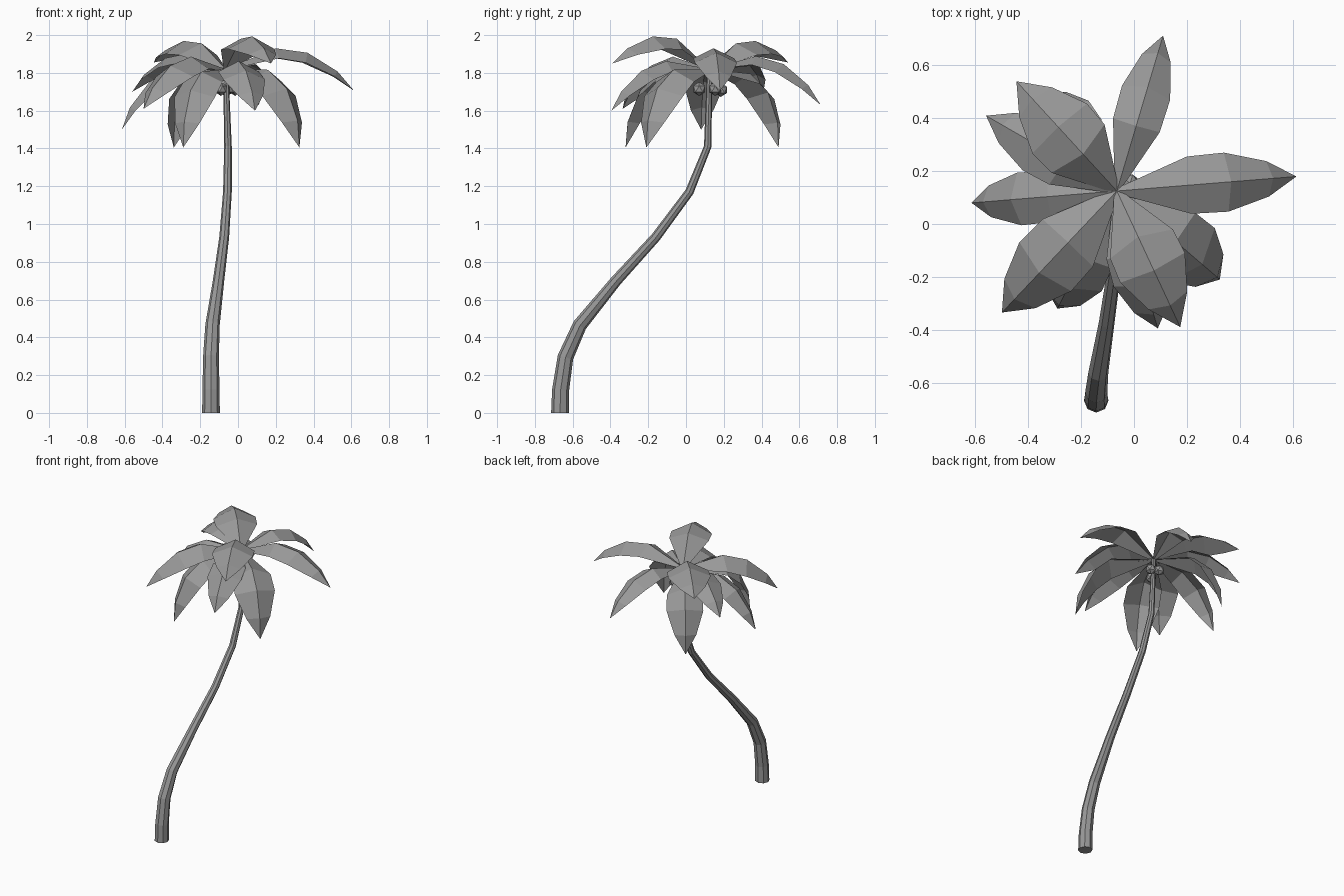
import bpy, bmesh, math
from mathutils import Vector

if "Cube" in bpy.data.objects:
    bpy.data.objects.remove(bpy.data.objects["Cube"])

CROWN = Vector((-0.065, 0.125, 1.82))

# Dark grey shared by all parts
GREY = bpy.data.materials.new("dark_grey")
GREY.diffuse_color = (0.32, 0.32, 0.32, 1)
GREY.use_nodes = True
GREY.node_tree.nodes["Principled BSDF"].inputs["Base Color"].default_value = GREY.diffuse_color


def make_object(name, bm):
    bmesh.ops.recalc_face_normals(bm, faces=bm.faces)
    mesh = bpy.data.meshes.new(name)
    bm.to_mesh(mesh)
    bm.free()
    mesh.materials.append(GREY)
    ob = bpy.data.objects.new(name, mesh)
    bpy.context.collection.objects.link(ob)
    return ob


# Trunk: eight-sided tube swept along a leaning path (x, y, z, radius)
PATH = [(-0.143, -0.667, 0.0, 0.047), (-0.143, -0.664, 0.12, 0.045),
        (-0.143, -0.638, 0.295, 0.042), (-0.135, -0.562, 0.465, 0.038),
        (-0.103, -0.37, 0.70, 0.030), (-0.073, -0.16, 0.93, 0.026),
        (-0.056, 0.018, 1.17, 0.023), (-0.053, 0.115, 1.41, 0.020),
        (-0.065, 0.125, 1.82, 0.014)]
SIDES = 8
bm = bmesh.new()
pts = [Vector(p[:3]) for p in PATH]
rings = []
for i, p in enumerate(pts):
    t = (pts[min(i + 1, len(pts) - 1)] - pts[max(i - 1, 0)]).normalized()
    if i == 0:
        t = Vector((0, 0, 1))
    side = Vector((0, 1, 0)).cross(t).normalized()
    up = t.cross(side)
    ring = []
    for k in range(SIDES):
        a = 2 * math.pi * k / SIDES
        ring.append(bm.verts.new(p + PATH[i][3] * (side * math.cos(a) + up * math.sin(a))))
    rings.append(ring)
for a, b in zip(rings, rings[1:]):
    for k in range(SIDES):
        n = (k + 1) % SIDES
        bm.faces.new((a[k], a[n], b[n], b[k]))
bm.faces.new(rings[0])
bm.faces.new(rings[-1])
make_object("trunk", bm)

# Frond template: rib as (outward, upward), relative width at each station
RIB = [(0.0, 0.0), (0.26, 0.115), (0.43, 0.095), (0.59, 0.0), (0.68, -0.10)]
WIDTH = [0.1, 0.97, 1.0, 0.6, 0.0]
FOLD = 0.5


def frond(name, tip, width, bow):
    """Bend the template so that its tip lands on the given point."""
    d = Vector(tip) - CROWN
    out = Vector((d.x, d.y, 0)).normalized()
    target = complex(math.hypot(d.x, d.y), d.z)
    rib = []
    for p in RIB:
        c = complex(*p) / complex(*RIB[-1])
        rib.append(complex(c.real, c.imag * bow) * target)
    side = Vector((-out.y, out.x, 0))
    bm = bmesh.new()
    rows = []
    for i, c in enumerate(rib):
        p = CROWN + out * c.real + Vector((0, 0, c.imag))
        mid = bm.verts.new(p)
        w = width * WIDTH[i]
        if w == 0:
            rows.append((mid, mid, mid))
            continue
        t = rib[i + 1] - rib[max(i - 1, 0)]
        n = t * 1j / abs(t)
        drop = (out * n.real + Vector((0, 0, n.imag))) * -FOLD * w
        rows.append((bm.verts.new(p + side * w + drop), mid,
                     bm.verts.new(p - side * w + drop)))
    for a, b in zip(rows, rows[1:]):
        for j in (0, 1):
            bm.faces.new(list(dict.fromkeys((a[j], a[j + 1], b[j + 1], b[j]))))
    make_object(name, bm)


# Crown of fronds: tip position, half width and bow
FRONDS = [((0.11, 0.713, 1.63), 0.095, 1), ((0.615, 0.18, 1.705), 0.112, 1),
          ((-0.615, 0.08, 1.50), 0.10, 1), ((-0.445, 0.54, 1.855), 0.14, 1),
          ((-0.56, 0.41, 1.70), 0.11, 1), ((-0.34, 0.49, 1.405), 0.12, 1.2),
          ((0.325, -0.21, 1.405), 0.135, 1.25), ((-0.29, -0.32, 1.405), 0.12, 1.2),
          ((0.175, -0.39, 1.85), 0.135, 1.2), ((0.09, -0.395, 1.60), 0.115, 1),
          ((-0.50, -0.335, 1.61), 0.135, 1)]
for i, (tip, w, bow) in enumerate(FRONDS):
    frond(f"frond_{i + 1}", tip, w, bow)

# Coconuts hanging under the crown
for i, c in enumerate([(-0.09, 0.07, 1.715), (-0.015, 0.155, 1.715), (-0.06, 0.185, 1.71)]):
    bm = bmesh.new()
    bmesh.ops.create_icosphere(bm, subdivisions=1, radius=0.037)
    ob = make_object(f"coconut_{i + 1}", bm)
    ob.location = c
